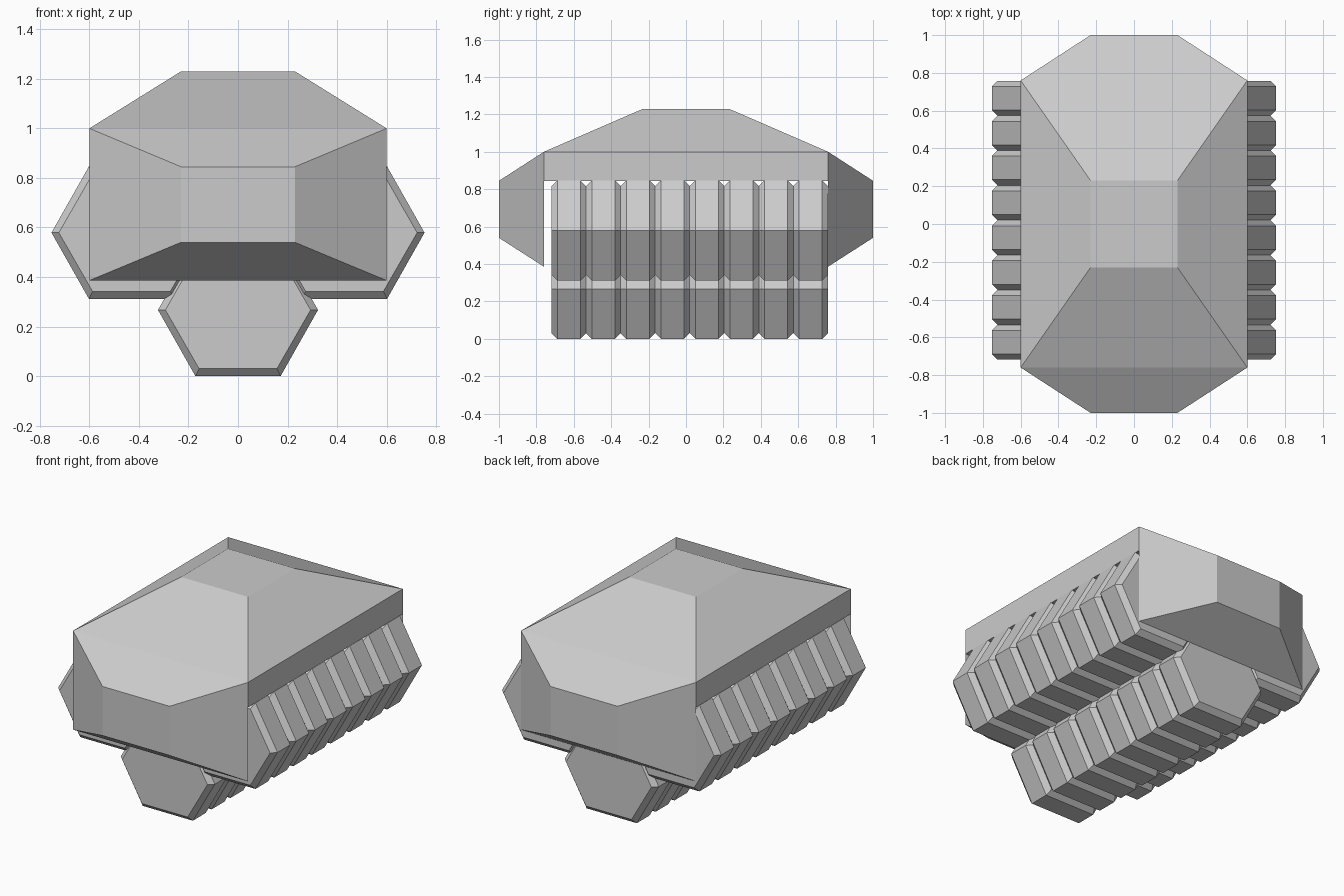
import bpy
import bmesh

cube = bpy.data.objects.get("Cube")
if cube:
    bpy.data.objects.remove(cube, do_unlink=True)

# Single neutral grey for everything
GREY = (0.6, 0.6, 0.6, 1.0)
grey = bpy.data.materials.new("neutral_grey")
grey.diffuse_color = GREY
grey.use_nodes = True
grey.node_tree.nodes["Principled BSDF"].inputs["Base Color"].default_value = GREY


def loft(bm, rings):
    """Skin a list of matching rings into a closed solid."""
    loops = [[bm.verts.new(p) for p in ring] for ring in rings]
    n = len(loops[0])
    for a, b in zip(loops, loops[1:]):
        for i in range(n):
            j = (i + 1) % n
            bm.faces.new((a[i], a[j], b[j], b[i]))
    bm.faces.new(loops[0])
    bm.faces.new(loops[-1])


def finish(bm, name):
    bmesh.ops.recalc_face_normals(bm, faces=bm.faces)
    mesh = bpy.data.meshes.new(name)
    bm.to_mesh(mesh)
    bm.free()
    mesh.materials.append(grey)
    obj = bpy.data.objects.new(name, mesh)
    bpy.context.collection.objects.link(obj)
    return obj


def flat_rect(hx, hy, z):
    return [(-hx, -hy, z), (hx, -hy, z), (hx, hy, z), (-hx, hy, z)]


def upright_rect(hx, y, z0, z1):
    return [(-hx, y, z0), (hx, y, z0), (hx, y, z1), (-hx, y, z1)]


HALF_X, HALF_Y, EAVE = 0.6, 0.76, 1.0
INNER = 0.23

# Roof: shallow box rising to a small flat top
bm = bmesh.new()
loft(bm, [flat_rect(HALF_X, HALF_Y, 0.845),
          flat_rect(HALF_X, HALF_Y, EAVE),
          flat_rect(INNER, INNER, 1.23)])
finish(bm, "roof_shell")

# Tapered end caps, front and back
for name, side in (("front_cap", -1), ("back_cap", 1)):
    bm = bmesh.new()
    loft(bm, [upright_rect(HALF_X, side * HALF_Y, 0.386, EAVE),
              upright_rect(INNER, side, 0.54, 0.845)])
    finish(bm, name)


# Ribbed hexagonal cylinders: a row of chamfered segments
SEGMENTS, START, PITCH, CHAMFER = 8, -0.718, 0.1845, 0.03


def hex_ring(cx, cz, y, inset):
    w, e, h = 0.323 - inset, 0.172 - inset / 2, 0.267 - inset
    profile = [(w, 0), (e, h), (-e, h), (-w, 0), (-e, -h), (e, -h)]
    return [(cx + x, y, cz + z) for x, z in profile]


def ribbed_cylinder(name, cx, cz):
    bm = bmesh.new()
    rings = []
    for i in range(SEGMENTS):
        y = START + i * PITCH
        rings += [hex_ring(cx, cz, y, CHAMFER),
                  hex_ring(cx, cz, y + CHAMFER, 0),
                  hex_ring(cx, cz, y + PITCH - CHAMFER, 0)]
    rings.append(hex_ring(cx, cz, START + SEGMENTS * PITCH, CHAMFER))
    loft(bm, rings)
    finish(bm, name)


ribbed_cylinder("left_ribbed_cylinder", 0.43, 0.579)
ribbed_cylinder("right_ribbed_cylinder", -0.43, 0.579)
ribbed_cylinder("lower_ribbed_cylinder", 0, 0.267)
